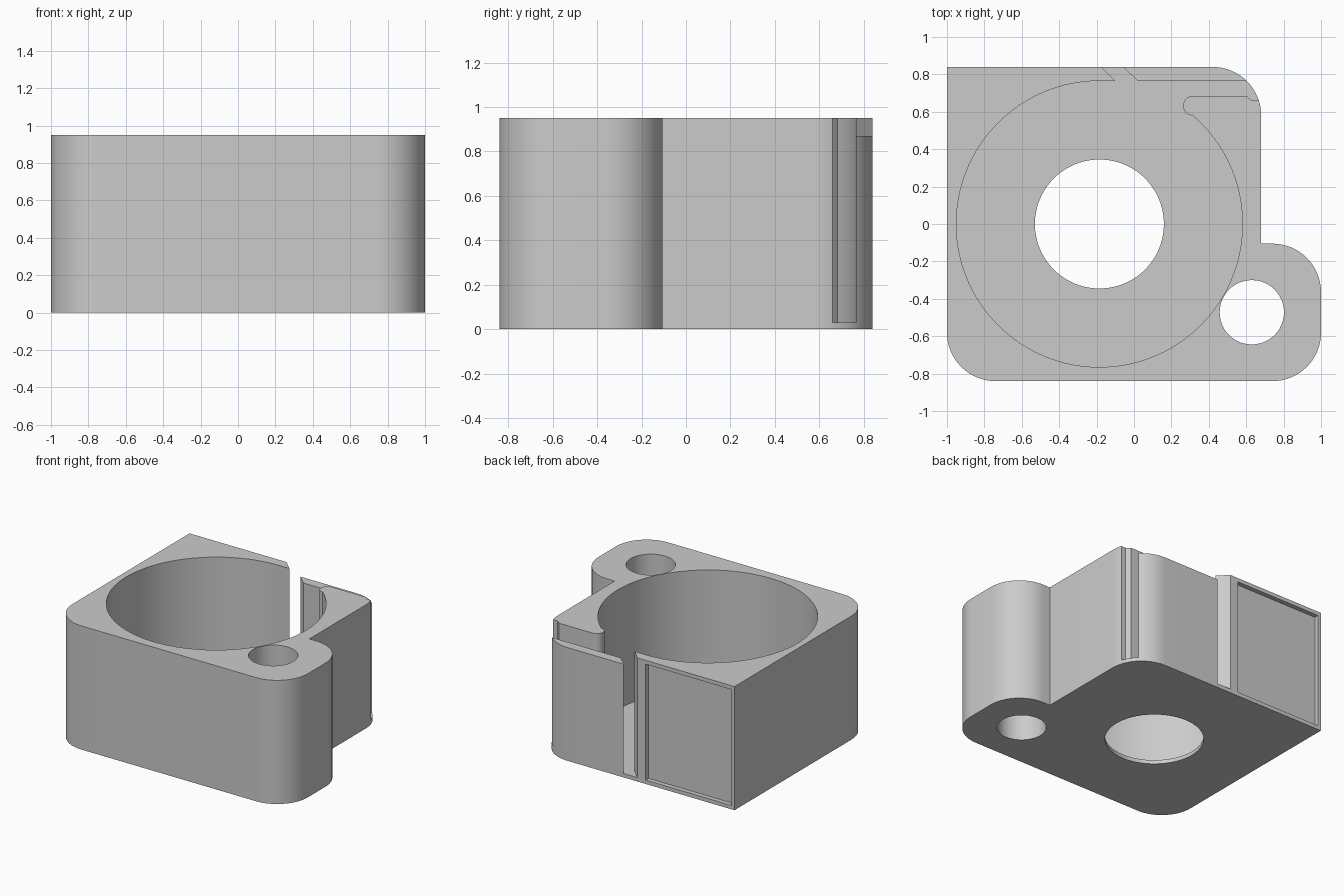
import bpy, bmesh
from math import sin, cos, radians

cube = bpy.data.objects.get("Cube")
if cube:
    bpy.data.objects.remove(cube, do_unlink=True)

HEIGHT, FLOOR = 0.95, 0.03
BORE_X, BORE_R = -0.185, 0.765

grey = bpy.data.materials.new("matte grey")
grey.use_nodes = True
grey.diffuse_color = (0.6, 0.6, 0.6, 1)
grey.node_tree.nodes["Principled BSDF"].inputs["Base Color"].default_value = (0.6, 0.6, 0.6, 1)


def arc(cx, cy, r, start, end, steps):
    angles = [radians(start + (end - start) * i / steps) for i in range(steps + 1)]
    return [(cx + r * cos(a), cy + r * sin(a)) for a in angles]


def prism(name, outline, z0, z1):
    """Extrude a closed outline from z0 to z1."""
    bm = bmesh.new()
    face = bm.faces.new([bm.verts.new((x, y, z0)) for x, y in outline])
    top = bmesh.ops.extrude_face_region(bm, geom=[face])["geom"]
    verts = [v for v in top if isinstance(v, bmesh.types.BMVert)]
    bmesh.ops.translate(bm, verts=verts, vec=(0, 0, z1 - z0))
    bmesh.ops.recalc_face_normals(bm, faces=bm.faces)
    mesh = bpy.data.meshes.new(name)
    bm.to_mesh(mesh)
    bm.free()
    mesh.materials.append(grey)
    obj = bpy.data.objects.new(name, mesh)
    bpy.context.collection.objects.link(obj)
    return obj


def box(x0, x1, y0, y1):
    return [(x0, y0), (x1, y0), (x1, y1), (x0, y1)]


# Outer housing with a screw ear at the front left
outline = [(-1, 0.84)]
outline += arc(-0.74, -0.58, 0.26, 180, 270, 16)
outline += arc(0.74, -0.58, 0.26, 270, 360, 16)
outline += arc(0.74, -0.365, 0.26, 0, 90, 16)
outline += [(0.68, -0.105)]
outline += arc(0.42, 0.58, 0.26, 0, 90, 16)
housing = prism("housing", outline, 0, HEIGHT)

# Round chamber with its slanted slot, exit channel and rounded lip
chamber = arc(BORE_X, 0, BORE_R, 49.5, -270, 96)
chamber += [(-0.1, BORE_R), (-0.195, 0.86), (-0.08, 0.86), (0.02, BORE_R)]
chamber += [(0.75, BORE_R), (0.75, 0.66), (0.63, 0.66), (0.6, 0.685)]
chamber += arc(0.315, 0.6325, 0.0525, 90, 262, 14)

cutters = [
    prism("chamber_cutter", chamber, FLOOR, 1.1),
    prism("floor_hole_cutter", arc(BORE_X, 0, 0.345, 0, 354, 59), -0.1, 0.3),
    prism("screw_hole_cutter", arc(0.63, -0.472, 0.172, 0, 352.5, 47), -0.1, 1.1),
    # Lowered thin wall beside the channel
    prism("wall_top_cutter", box(-0.065, 0.8, 0.757, 0.9), 0.87, 1.1),
    # Shallow label recess in the back
    prism("back_recess_cutter", box(-0.975, -0.245, 0.805, 0.9), 0.03, 0.92),
]

bpy.ops.object.select_all(action="DESELECT")
housing.select_set(True)
bpy.context.view_layer.objects.active = housing
for cutter in cutters:
    cutter.hide_render = True
    mod = housing.modifiers.new(cutter.name, "BOOLEAN")
    mod.operation = "DIFFERENCE"
    mod.solver = "EXACT"
    mod.object = cutter
    bpy.ops.object.modifier_apply(modifier=mod.name)
    bpy.data.objects.remove(cutter, do_unlink=True)

bpy.ops.object.shade_smooth_by_angle(angle=radians(30))
